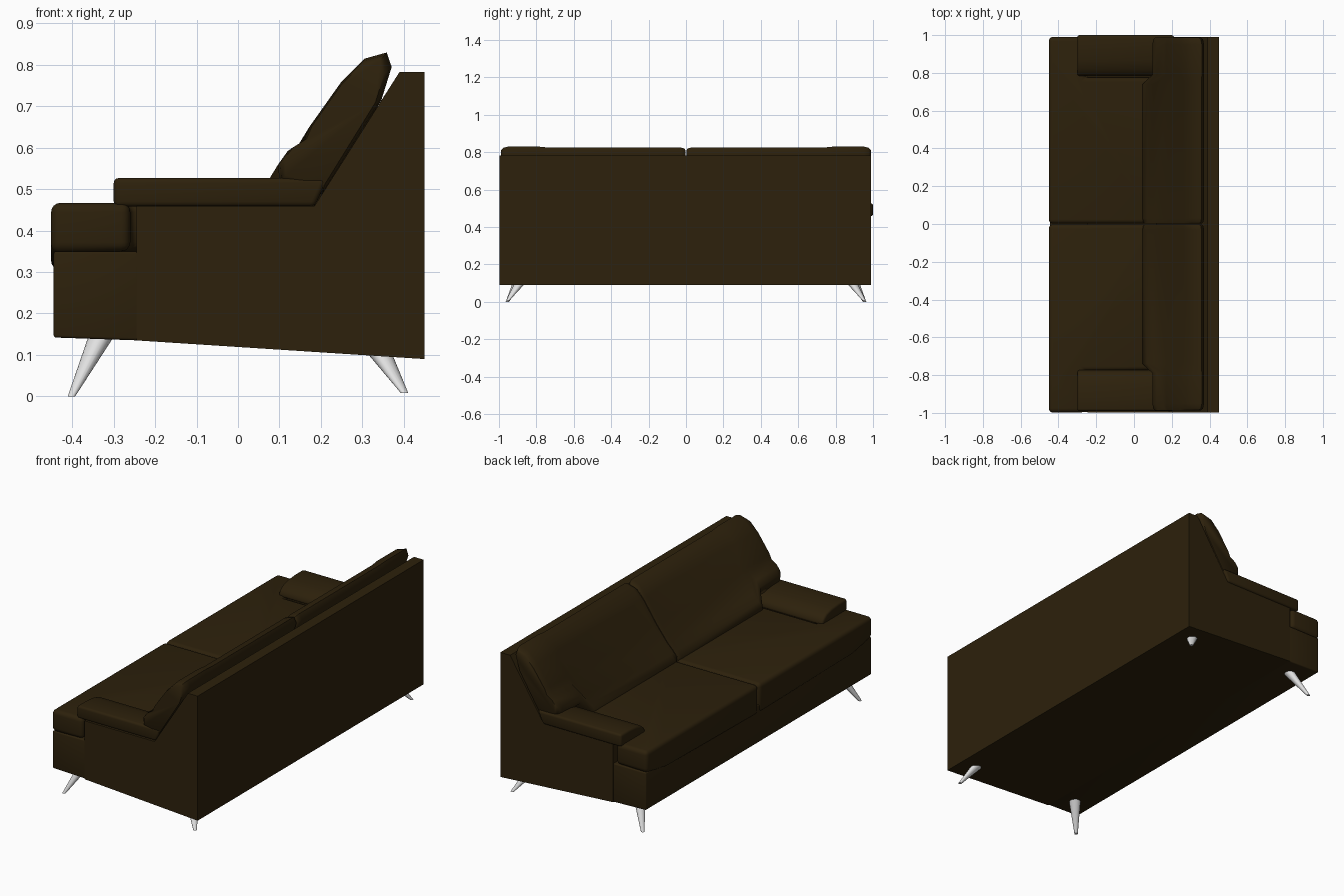
import bpy, bmesh, math
from mathutils import Vector

cube = bpy.data.objects.get("Cube")
if cube:
    bpy.data.objects.remove(cube, do_unlink=True)


def material(name, color, rough):
    m = bpy.data.materials.new(name)
    m.use_nodes = True
    m.diffuse_color = color
    bsdf = m.node_tree.nodes["Principled BSDF"]
    bsdf.inputs["Base Color"].default_value = color
    bsdf.inputs["Roughness"].default_value = rough
    return m


leather = material("dark brown leather", (0.026, 0.015, 0.0035, 1), 0.6)
metal = material("light grey metal", (0.75, 0.75, 0.75, 1), 0.4)


def loft(name, rings, mat, bevel=0.0, segments=3, angle=40):
    """Join equal rings of points, cap both ends and round the hard edges."""
    bm = bmesh.new()
    loops = [[bm.verts.new(p) for p in ring] for ring in rings]
    for a, b in zip(loops, loops[1:]):
        for i in range(len(a)):
            j = (i + 1) % len(a)
            bm.faces.new((a[i], a[j], b[j], b[i]))
    bm.faces.new(loops[0])
    bm.faces.new(loops[-1])
    bmesh.ops.recalc_face_normals(bm, faces=bm.faces)
    if bevel:
        hard = [e for e in bm.edges if e.calc_face_angle(0) > 0.6]
        bmesh.ops.bevel(bm, geom=hard, offset=bevel, segments=segments,
                        profile=0.5, affect='EDGES', clamp_overlap=True)
    mesh = bpy.data.meshes.new(name)
    bm.to_mesh(mesh)
    bm.free()
    mesh.materials.append(mat)
    ob = bpy.data.objects.new(name, mesh)
    bpy.context.collection.objects.link(ob)
    bpy.ops.object.select_all(action='DESELECT')
    ob.select_set(True)
    bpy.context.view_layer.objects.active = ob
    bpy.ops.object.shade_smooth_by_angle(angle=math.radians(angle))


def extrude_y(name, profile, y0, y1, bevel=0.0):
    rings = [[(x, y, z) for x, z in profile] for y in (y0, y1)]
    loft(name, rings, leather, bevel)


# Frame: sloped back with a low seat deck between the two side panels
back = [(0.45, 0.09), (0.45, 0.783), (0.39, 0.783)]
extrude_y("back_frame", [(-0.245, 0.135)] + back + [(0.12, 0.36), (-0.245, 0.36)],
          -0.775, 0.775)
panel = [(-0.245, 0.135)] + back + [(0.185, 0.46), (-0.245, 0.46)]

# Front rail under the seat
extrude_y("front_rail", [(-0.24, 0.135), (-0.445, 0.142), (-0.445, 0.35), (-0.24, 0.35)],
          -0.995, 0.988, 0.006)

# Side profiles of the back cushion: between the arms, and above the arms
inner = [(0.18, 0.44), (0.05, 0.44), (0.045, 0.475), (0.07, 0.505), (0.105, 0.54),
         (0.18, 0.635), (0.262, 0.755), (0.307, 0.81), (0.357, 0.825), (0.371, 0.795),
         (0.346, 0.715)]
outer = [(0.205, 0.487), (0.10, 0.515), (0.097, 0.56), (0.12, 0.592), (0.157, 0.615),
         (0.172, 0.65), (0.25, 0.76), (0.305, 0.815), (0.359, 0.83), (0.371, 0.795),
         (0.346, 0.715)]

# Cross-section of the armrest (y, z), its top rounding down to the seat
arm = [(0.995, 0.458), (0.995, 0.527), (0.92, 0.527), (0.86, 0.522), (0.815, 0.51),
       (0.785, 0.488), (0.775, 0.458)]


def ring(profile, y, scale):
    cx = sum(p[0] for p in profile) / len(profile)
    cz = sum(p[1] for p in profile) / len(profile)
    return [(cx + (x - cx) * scale, y, cz + (z - cz) * scale) for x, z in profile]


for s, side in ((1, "left"), (-1, "right")):
    edge = 0.99 if s > 0 else 0.998
    extrude_y(f"side_panel_{side}", panel, s * 0.775, s * edge)

    # Armrest pad, its rear end cut to the slope of the back
    loft(f"armrest_{side}",
         [[(-0.3, s * y + 0.005, z) for y, z in arm],
          [(0.185 + (z - 0.458) * 0.45, s * y + 0.005, z) for y, z in arm]],
         leather, 0.012)

    # Seat cushion: wide at the front, narrow between the arms, with a hanging lip
    plan = [(-0.451, 0.002), (-0.451, 0.82), (-0.451, edge), (-0.26, edge),
            (-0.26, 0.775), (0.12, 0.775), (0.12, 0.002)]
    bottom = [(x, s * y, 0.305 if x < -0.4 and y < 0.9 else 0.35) for x, y in plan]
    top = [(x, s * y, 0.467) for x, y in plan]
    loft(f"seat_cushion_{side}", [bottom, top], leather, 0.022, 4)

    # Back cushion, spreading outward over the arm
    loft(f"back_cushion_{side}",
         [ring(inner, s * 0.002, 0.92), ring(inner, s * 0.01, 0.975),
          ring(inner, s * 0.03, 1), ring(inner, s * 0.74, 1),
          ring(outer, s * 0.79, 1), ring(outer, s * 0.95, 1),
          ring(outer, s * 0.977, 0.96), ring(outer, s * 0.988, 0.88)],
         leather, angle=50)

    # Splayed tapered legs
    for end, head, foot in (("front", (-0.33, 0.88, 0.145), (-0.402, 0.955, 0.0)),
                            ("back", (0.338, 0.88, 0.11), (0.402, 0.952, 0.008))):
        rings = []
        for c, r in ((head, 0.031), (foot, 0.009)):
            c = Vector((c[0], s * c[1], c[2]))
            rings.append([c + Vector((r * math.cos(k * math.tau / 16),
                                      r * math.sin(k * math.tau / 16), 0))
                          for k in range(16)])
        loft(f"{end}_leg_{side}", rings, metal)
